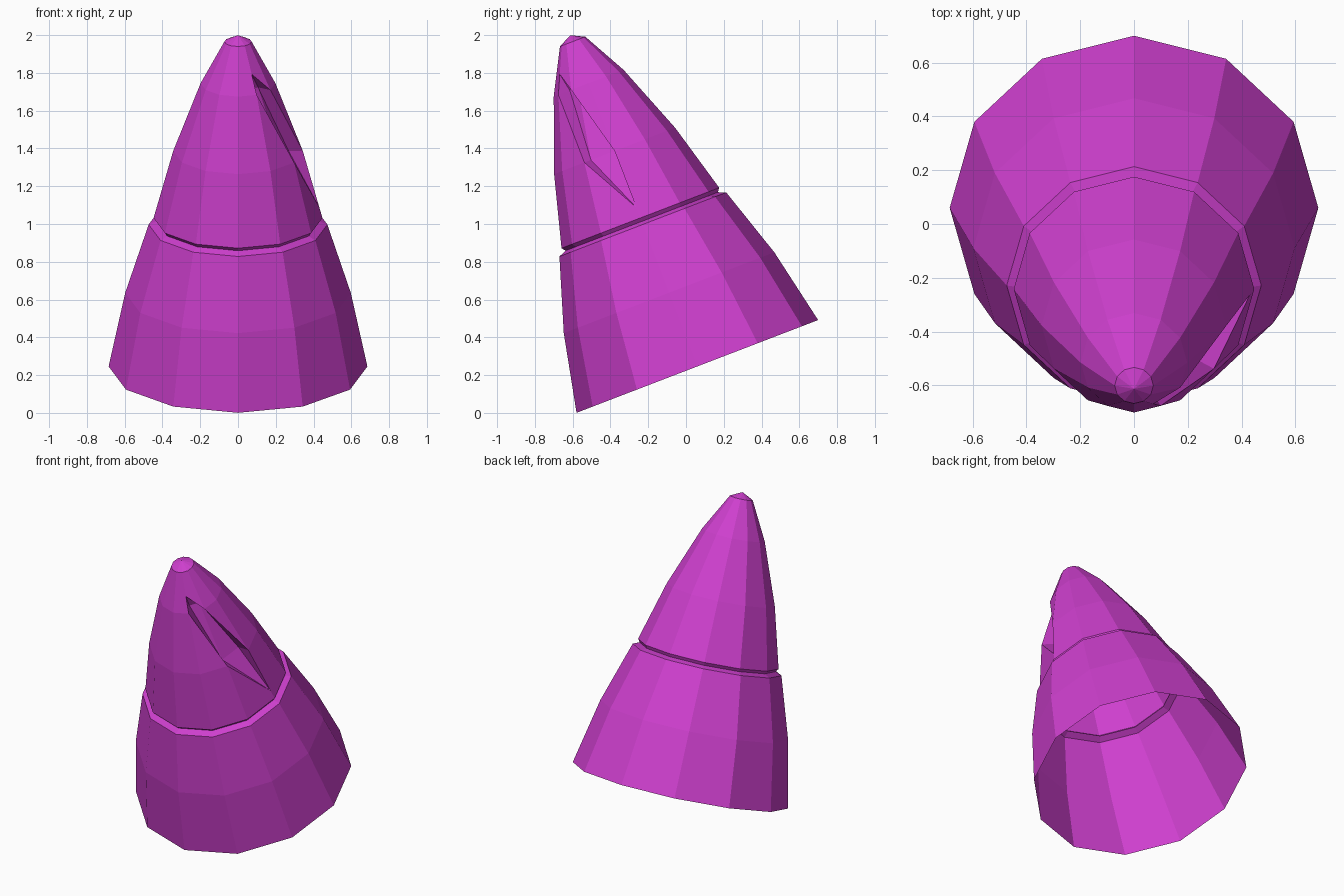
import bpy, bmesh, math
from mathutils import Matrix, Vector

if "Cube" in bpy.data.objects:
    bpy.data.objects.remove(bpy.data.objects["Cube"])

SIDES = 12
TILT = Matrix.Translation((0, 0.06, 0.246)) @ Matrix.Rotation(math.radians(21), 4, 'X')

# Profile along the tilted axis: (radius, distance); 2-4 form the groove
PROFILE = [(0.685, 0.0), (0.597, 0.418), (0.473, 0.805), (0.432, 0.822),
           (0.447, 0.842), (0.343, 1.222), (0.198, 1.606), (0.072, 1.842)]
TIP = 1.878
GASH_DEPTH = 0.075

bm = bmesh.new()


def ring_point(radius, height, k):
    a = 2 * math.pi * k / SIDES          # k = 0 faces the front
    return Vector((radius * math.sin(a), -radius * math.cos(a), height))


rings = [[bm.verts.new(ring_point(r, s, k)) for k in range(SIDES)] for r, s in PROFILE]
tip = bm.verts.new((0, 0, TIP))


def face(*verts):
    bm.faces.new(verts)


def pushed_in(v, depth=GASH_DEPTH):
    out = Vector((v.co.x, v.co.y, 0)).normalized()
    return bm.verts.new(v.co - out * depth)


# Gash corners on the surface
b, g = rings[6][1], rings[6][2]
c, e = rings[5][2], rings[5][3]
a = bm.verts.new(b.co.lerp(rings[7][1].co, 0.42))
d = bm.verts.new(rings[4][3].co.lerp(e.co, 0.157))

# Cells cut by the gash: (row, sector) -> remaining outline
cut = {
    (6, 0): (rings[6][0], b, a, rings[7][1], rings[7][0]),
    (6, 1): (a, g, rings[7][2], rings[7][1]),
    (5, 1): (rings[5][1], c, b),
    (5, 2): (e, rings[6][3], g),
    (4, 2): (rings[4][2], rings[4][3], d, c),
    (4, 3): (rings[4][3], rings[4][4], rings[5][4], e, d),
}

# Shell, open at the base
for i in range(len(rings) - 1):
    for k in range(SIDES):
        n = (k + 1) % SIDES
        face(*cut.get((i, k), (rings[i][k], rings[i][n], rings[i + 1][n], rings[i + 1][k])))
for k in range(SIDES):
    face(rings[-1][k], rings[-1][(k + 1) % SIDES], tip)

# Gash floor and walls, running out to points at both ends
bi, ci, ei, gi = [pushed_in(v) for v in (b, c, e, g)]
for tri in ((a, bi, gi), (bi, ci, gi), (ci, ei, gi), (ci, d, ei)):
    face(*tri)
face(a, b, bi)
face(b, c, ci, bi)
face(c, d, ci)
face(d, e, ei)
face(e, g, gi, ei)
face(g, a, gi)

bmesh.ops.recalc_face_normals(bm, faces=bm.faces)
bm.transform(TILT)

mesh = bpy.data.meshes.new("horn")
bm.to_mesh(mesh)
bm.free()
horn = bpy.data.objects.new("horn", mesh)
bpy.context.collection.objects.link(horn)

mat = bpy.data.materials.new("magenta")
mat.diffuse_color = (0.62, 0.05, 0.62, 1)
mat.use_nodes = True
mat.node_tree.nodes["Principled BSDF"].inputs["Base Color"].default_value = mat.diffuse_color
mesh.materials.append(mat)
